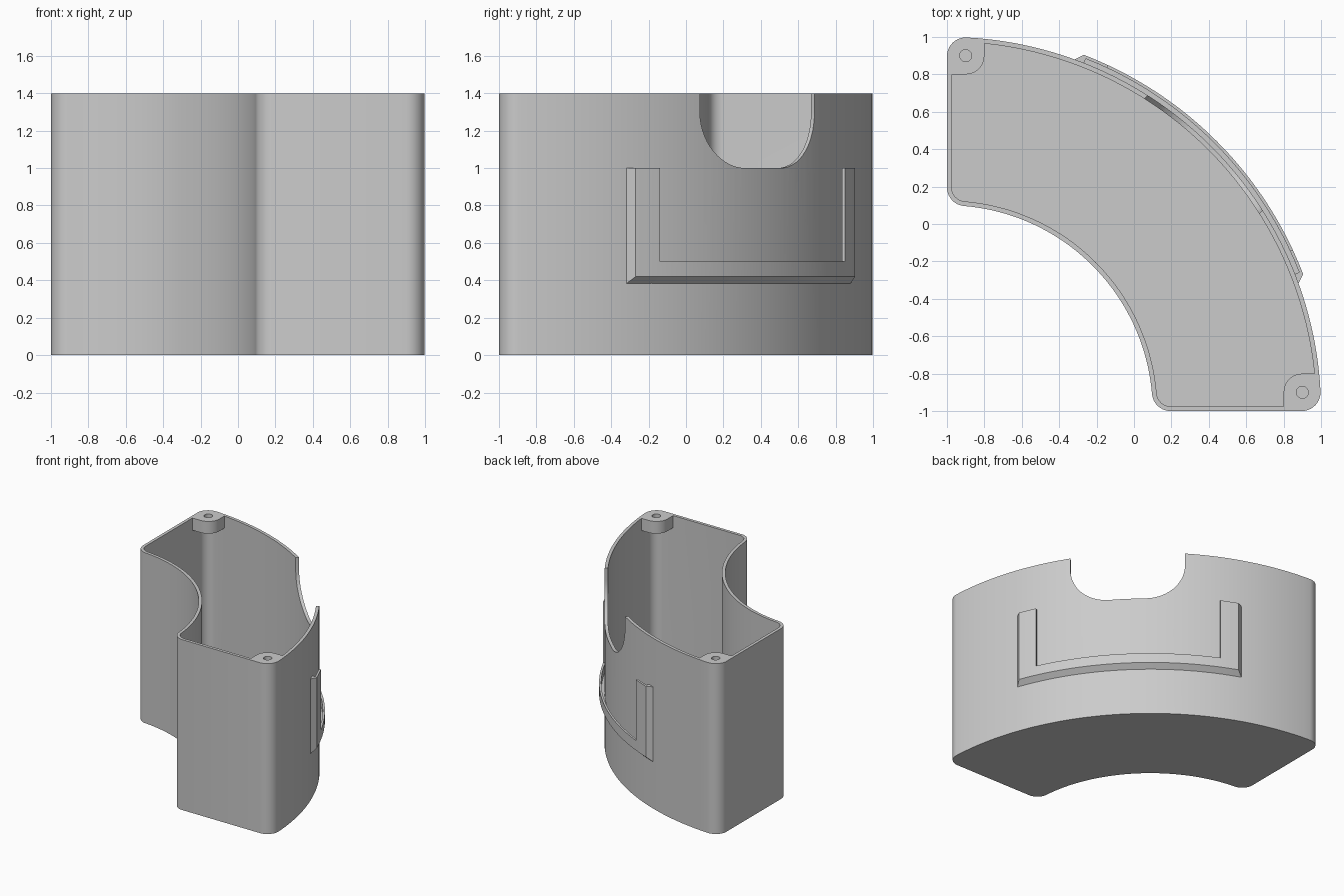
import bpy, bmesh
from math import sin, cos, acos, sqrt, pi, radians
from mathutils import Matrix, Vector

if "Cube" in bpy.data.objects:
    bpy.data.objects.remove(bpy.data.objects["Cube"], do_unlink=True)

grey = bpy.data.materials.new("plain grey")
grey.use_nodes = True
grey.diffuse_color = (0.6, 0.6, 0.6, 1)
grey.node_tree.nodes["Principled BSDF"].inputs["Base Color"].default_value = grey.diffuse_color

CENTRE = Matrix.Translation(Vector((-1, -1, 0)))   # common centre of the curved walls
R_OUT, R_IN, FILLET = 2.0, 1.1, 0.1
HEIGHT, WALL = 1.4, 0.025


def finish(name, bm, matrix=CENTRE):
    bm.transform(matrix)
    bmesh.ops.recalc_face_normals(bm, faces=bm.faces)
    mesh = bpy.data.meshes.new(name)
    bm.to_mesh(mesh)
    bm.free()
    mesh.materials.append(grey)
    obj = bpy.data.objects.new(name, mesh)
    bpy.context.collection.objects.link(obj)
    return obj


def arc(cx, cy, r, a0, a1, n):
    return [(cx + r * cos(a0 + (a1 - a0) * i / n), cy + r * sin(a0 + (a1 - a0) * i / n))
            for i in range(n + 1)]


def loop(bm, pts, z):
    return [bm.verts.new((x, y, z)) for x, y in pts]


def skin(bm, a, b):
    for i in range(len(a)):
        j = (i + 1) % len(a)
        bm.faces.new((a[i], a[j], b[j], b[i]))


def prism(name, pts, z0, z1, matrix=CENTRE):
    bm = bmesh.new()
    low, high = loop(bm, pts, z0), loop(bm, pts, z1)
    skin(bm, low, high)
    bm.faces.new(low)
    bm.faces.new(high)
    return finish(name, bm, matrix)


def combine(obj, tool, operation):
    mod = obj.modifiers.new(operation, 'BOOLEAN')
    mod.operation, mod.object, mod.solver = operation, tool, 'EXACT'
    bpy.context.view_layer.objects.active = obj
    bpy.ops.object.modifier_apply(modifier=mod.name)
    bpy.data.objects.remove(tool, do_unlink=True)


def outline(d):
    """Filleted quarter-ring outline, inset by d."""
    f1, f2 = sqrt((R_OUT - FILLET) ** 2 - FILLET ** 2), sqrt((R_IN + FILLET) ** 2 - FILLET ** 2)
    a1, a2 = acos(FILLET / (R_OUT - FILLET)), acos(FILLET / (R_IN + FILLET))
    q, r = pi / 2, FILLET - d
    parts = [arc(0, 0, R_OUT - d, q - a1, a1, 56),
             arc(FILLET, f1, r, a1, pi, 10),
             arc(FILLET, f2, r, pi, pi + a2, 10),
             arc(0, 0, R_IN + d, a2, q - a2, 40),
             arc(f2, FILLET, r, -q - a2, -q, 10),
             arc(f1, FILLET, r, -q, q - a1, 10)]
    return [p for part in parts for p in part[:-1]]


def arc_block(name, r0, r1, half0, half1, z0, z1, top, n=40):
    """Curved block; half angles and bottoms differ inside/outside to form chamfers."""
    bm = bmesh.new()
    rings = []
    for i in range(n + 1):
        t = 2 * i / n - 1
        ring = []
        for r, h, z in ((r0, half0, z0), (r1, half1, z1), (r1, half1, top), (r0, half0, top)):
            a = pi / 4 + radians(h) * t
            ring.append(bm.verts.new((r * cos(a), r * sin(a), z)))
        rings.append(ring)
    for a, b in zip(rings, rings[1:]):
        skin(bm, a, b)
    bm.faces.new(rings[0])
    bm.faces.new(rings[-1])
    return finish(name, bm)


# Thin-walled open container
bm = bmesh.new()
outer, inner = outline(0), outline(WALL)
o0, o1 = loop(bm, outer, 0), loop(bm, outer, HEIGHT)
i1, i0 = loop(bm, inner, HEIGHT), loop(bm, inner, WALL)
for a, b in ((o0, o1), (o1, i1), (i1, i0)):
    skin(bm, a, b)
bm.faces.new(o0)
bm.faces.new(i0)
body = finish("container", bm)

# Screw tabs in the two outer corners
tab = (arc(0.1, 1.9, 0.1, -pi / 2, 0, 10) + [(0.2, 1.975)]
       + arc(0.1, 1.897, 0.085, 1.5, pi, 8) + [(0.015, 1.8)])
hole = arc(0.1, 1.9, 0.032, 0, 2 * pi, 24)[:-1]
for swap in (False, True):
    def side(pts):
        return [(y, x) for x, y in pts] if swap else pts
    combine(body, prism("screw_tab", side(tab), HEIGHT - 0.1, HEIGHT), 'UNION')
    combine(body, prism("screw_hole", side(hole), HEIGHT - 0.15, HEIGHT + 0.1), 'DIFFERENCE')

# Round-bottomed notch in the outer wall
w, r = 0.433, 0.3
notch = (arc(r - w, 1 + r, r, pi, 1.5 * pi, 14) + arc(w - r, 1 + r, r, 1.5 * pi, 2 * pi, 14)
         + [(w, 1.6), (-w, 1.6)])
s = sqrt(0.5)
diagonal = Matrix(((-s, 0, s, -1), (s, 0, s, -1), (0, 1, 0, 0), (0, 0, 0, 1)))
combine(body, prism("notch", notch, 1.6, 2.4, diagonal), 'DIFFERENCE')

# Card holder: chamfered plate with a slot behind and a window in front
holder = arc_block("card_holder", 1.99, 2.04, 25.3, 24, 0.375, 0.42, 1.0)
combine(holder, arc_block("slot", 1.95, 2.024, 23.5, 23.5, 0.43, 0.43, 1.1), 'DIFFERENCE')
combine(holder, arc_block("window", 1.96, 2.1, 20, 20, 0.5, 0.5, 1.2), 'DIFFERENCE')

# Smooth curves, sharp edges
for obj in (body, holder):
    bpy.ops.object.select_all(action='DESELECT')
    obj.select_set(True)
    bpy.context.view_layer.objects.active = obj
    bpy.ops.object.shade_smooth_by_angle(angle=radians(30))
